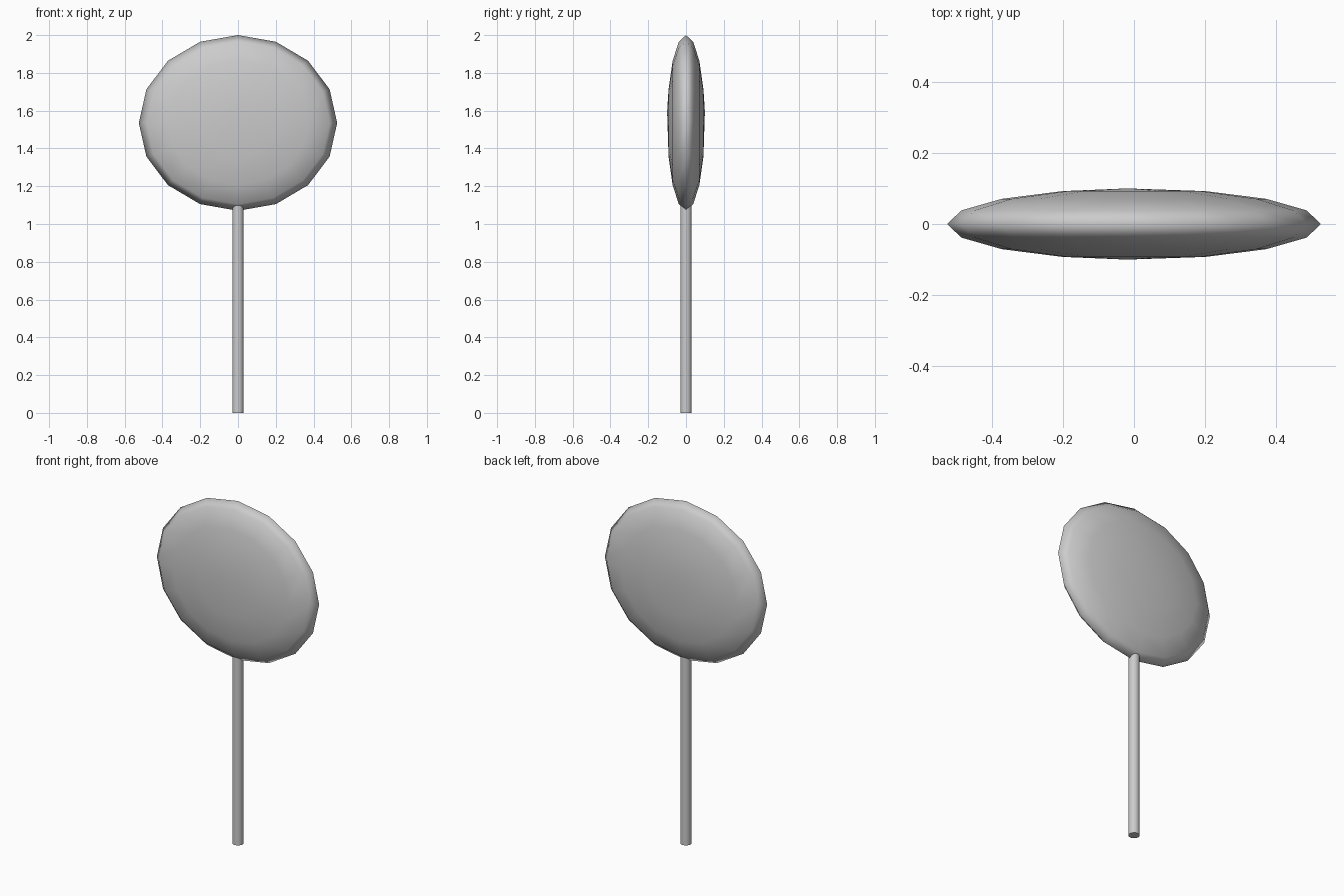
import bpy
import math

if "Cube" in bpy.data.objects:
    bpy.data.objects.remove(bpy.data.objects["Cube"])

# Candy: flattened 16-sided sphere with its poles on the front and back faces
bpy.ops.mesh.primitive_uv_sphere_add(segments=16, ring_count=8, radius=1,
                                     rotation=(math.pi / 2, 0, 0))
candy = bpy.context.object
candy.name = "candy_disc"
bpy.ops.object.transform_apply(location=False, rotation=True, scale=True)
for v in candy.data.vertices:
    pole = abs(v.co.y) > 0.99
    v.co.x = v.co.x * 0.525 - (0.02 if pole else 0)
    v.co.y *= 0.10
    v.co.z = v.co.z * 0.465 + 1.535 + (0.06 if pole else 0)
bpy.ops.object.shade_smooth()

# Stick: thin round rod whose top sits inside the candy rim
HEIGHT = 1.12
bpy.ops.mesh.primitive_cylinder_add(vertices=16, radius=0.03, depth=HEIGHT,
                                    location=(0, 0, HEIGHT / 2))
bpy.context.object.name = "stick"
bpy.ops.object.shade_smooth_by_angle(angle=math.radians(40))
